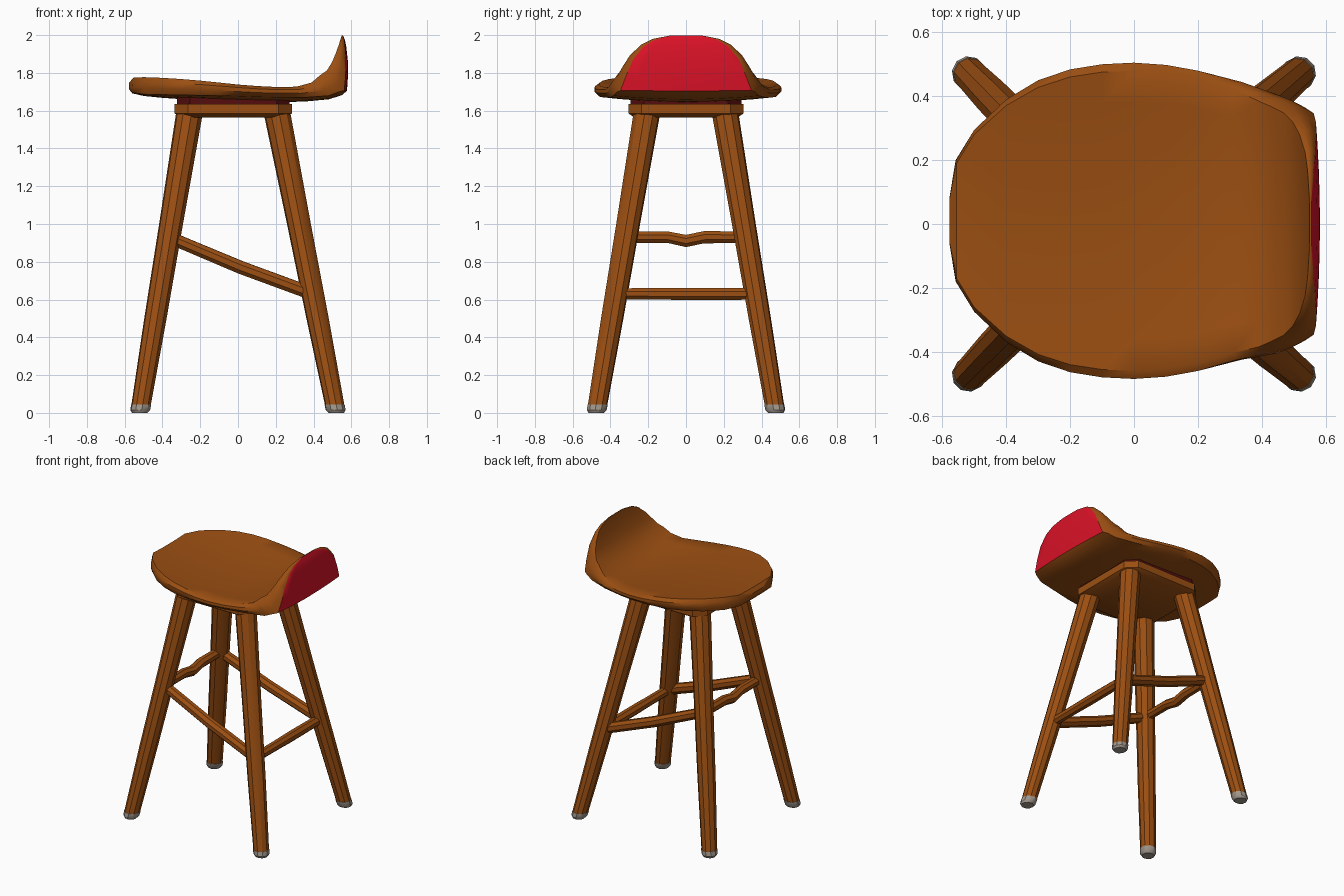
import bpy, bmesh, math
from mathutils import Vector

if "Cube" in bpy.data.objects:
    bpy.data.objects.remove(bpy.data.objects["Cube"])


def material(name, rgb):
    m = bpy.data.materials.new(name)
    m.diffuse_color = (*rgb, 1)
    m.use_nodes = True
    m.node_tree.nodes["Principled BSDF"].inputs["Base Color"].default_value = m.diffuse_color
    return m


WOOD = material("wood", (0.33, 0.078, 0.006))
RED = material("red panel", (0.70, 0.006, 0.020))
MAROON = material("dark red", (0.09, 0.004, 0.004))
GREY = material("grey foot", (0.36, 0.31, 0.26))


def loft(name, rings, mats, rule=None, angle=35):
    """Skin closed rings of points, cap both ends; rule(ring, side) picks the material."""
    bm = bmesh.new()
    vs = [[bm.verts.new(p) for p in r] for r in rings]
    n = len(rings[0])
    for i in range(len(vs) - 1):
        for j in range(n):
            k = (j + 1) % n
            f = bm.faces.new((vs[i][j], vs[i][k], vs[i + 1][k], vs[i + 1][j]))
            if rule:
                f.material_index = rule(i, j)
    bm.faces.new(vs[0])
    bm.faces.new(vs[-1])
    bmesh.ops.recalc_face_normals(bm, faces=bm.faces)
    me = bpy.data.meshes.new(name)
    bm.to_mesh(me)
    bm.free()
    for m in mats:
        me.materials.append(m)
    ob = bpy.data.objects.new(name, me)
    bpy.context.collection.objects.link(ob)
    bpy.context.view_layer.objects.active = ob
    ob.select_set(True)
    bpy.ops.object.shade_smooth_by_angle(angle=math.radians(angle))
    ob.select_set(False)
    return ob


def tube(name, pts, radii, mat, normal=None, sides=10):
    pts = [Vector(p) for p in pts]
    axis = normal or (pts[-1] - pts[0]).normalized()
    u = axis.orthogonal().normalized()
    v = axis.cross(u)
    angs = [2 * math.pi * (k + 0.5) / sides for k in range(sides)]
    rings = [[p + r * (math.cos(a) * u + math.sin(a) * v) for a in angs]
             for p, r in zip(pts, radii)]
    return loft(name, rings, [mat])


# Seat shell: stations of (top x, top z, bottom x, bottom z, half width)
stations = [
    (-0.578, 1.745, -0.578, 1.715, 0.07), (-0.555, 1.770, -0.560, 1.692, 0.19),
    (-0.500, 1.768, -0.500, 1.678, 0.285), (-0.40, 1.757, -0.40, 1.668, 0.38),
    (-0.30, 1.745, -0.30, 1.661, 0.44), (-0.20, 1.733, -0.20, 1.655, 0.474),
    (-0.10, 1.721, -0.10, 1.651, 0.49), (0.0, 1.710, 0.0, 1.648, 0.495),
    (0.10, 1.703, 0.10, 1.645, 0.488), (0.20, 1.700, 0.20, 1.645, 0.470),
    (0.31, 1.705, 0.35, 1.648, 0.435), (0.39, 1.730, 0.48, 1.660, 0.405),
    (0.45, 1.770, 0.550, 1.682, 0.385), (0.485, 1.810, 0.577, 1.705, 0.365),
    (0.510, 1.855, 0.582, 1.780, 0.335), (0.528, 1.905, 0.581, 1.870, 0.295),
    (0.542, 1.955, 0.573, 1.940, 0.235), (0.547, 1.982, 0.566, 1.975, 0.175),
    (0.550, 1.999, 0.556, 1.998, 0.08)]
REST = 13                                     # first station of the red back panel
across = [-0.95, -0.75, -0.5, -0.25, 0, 0.25, 0.5, 0.75, 0.95]
section = ([(t, 0) for t in across] + [(1, 0.3), (1, 0.65)] +
           [(t, 1) for t in reversed(across)] + [(-1, 0.65), (-1, 0.3)])
rings = []
for i, (xt, zt, xb, zb, w) in enumerate(stations):
    ring = []
    for t, s in section:
        y = t * w
        bow = 0.015 * (y / 0.35) ** 2 if i >= REST - 1 else 0
        lift = 0.032 * (y / 0.5) ** 2 if i < REST else 0.01 * t * t * (2 - zt)
        ring.append((xt + (xb - xt) * s - bow, y + 0.01 * (i < REST - 2), zt + (zb - zt) * s + lift))
    rings.append(ring)
first = len(across) + 2
loft("seat", rings, [WOOD, RED],
     lambda i, j: int(i >= REST and first <= j < first + len(across) - 1), 40)


# Mounting plate under the seat: square with cut corners, and a dark riser above
def plate(name, inset, levels, mat):
    rings = []
    for z, g in levels:
        hx, hy, c, cx = 0.31 - inset - g, 0.305 - inset - g, 0.07, -0.025
        rings.append([(cx + sx * (hx - a * c), sy * (hy - b * c), z)
                      for sx, sy, a, b in ((1, 1, 0, 1), (1, 1, 1, 0), (-1, 1, 1, 0), (-1, 1, 0, 1),
                                           (-1, -1, 0, 1), (-1, -1, 1, 0), (1, -1, 1, 0), (1, -1, 0, 1))])
    return loft(name, rings, [mat])


plate("mounting_plate", 0, [(1.565, 0.03), (1.585, 0.0), (1.635, 0.0)], WOOD)
plate("plate_riser", 0.012, [(1.63, 0), (1.675, 0)], MAROON)


# Splayed legs: centre line between foot and plate
def leg_point(sx, sy, z):
    f = z / 1.57
    top_x = 0.26 if sx < 0 else 0.21
    return Vector((sx * (0.52 + (top_x - 0.52) * f), sy * (0.475 - 0.265 * f), z))


UP = Vector((0, 0, 1))
for sx, side in ((-1, "left"), (1, "right")):
    for sy, end in ((-1, "front"), (1, "back")):
        tube(f"{end}_{side}_leg", [leg_point(sx, sy, z) for z in (0.04, 0.5, 1.0, 1.61)],
             (0.052, 0.06, 0.064, 0.072), WOOD, UP)
        tube(f"{end}_{side}_foot", [leg_point(sx, sy, z) for z in (0, 0.015, 0.045)],
             (0.042, 0.053, 0.054), GREY, UP)

# Stretchers: sloping along each side, level across each end
HI, LO = 0.93, 0.63
for sy, end in ((-1, "front"), (1, "back")):
    a, b = leg_point(-1, sy, HI), leg_point(1, sy, LO)
    tube(f"{end}_stretcher", [a, (a + b) / 2 - Vector((0, 0, 0.01)), b],
         (0.035, 0.037, 0.037), WOOD, sides=8)
for sx, z, dip, name in ((-1, HI, 0.02, "left"), (1, LO, 0.0, "right")):
    a, b = leg_point(sx, -1, z), leg_point(sx, 1, z)
    tube(f"{name}_stretcher", [a, a.lerp(b, 0.35), a.lerp(b, 0.5) - Vector((0, 0, dip)),
                               a.lerp(b, 0.65), b],
         (0.032, 0.033, 0.035, 0.035, 0.033), WOOD, sides=8)
